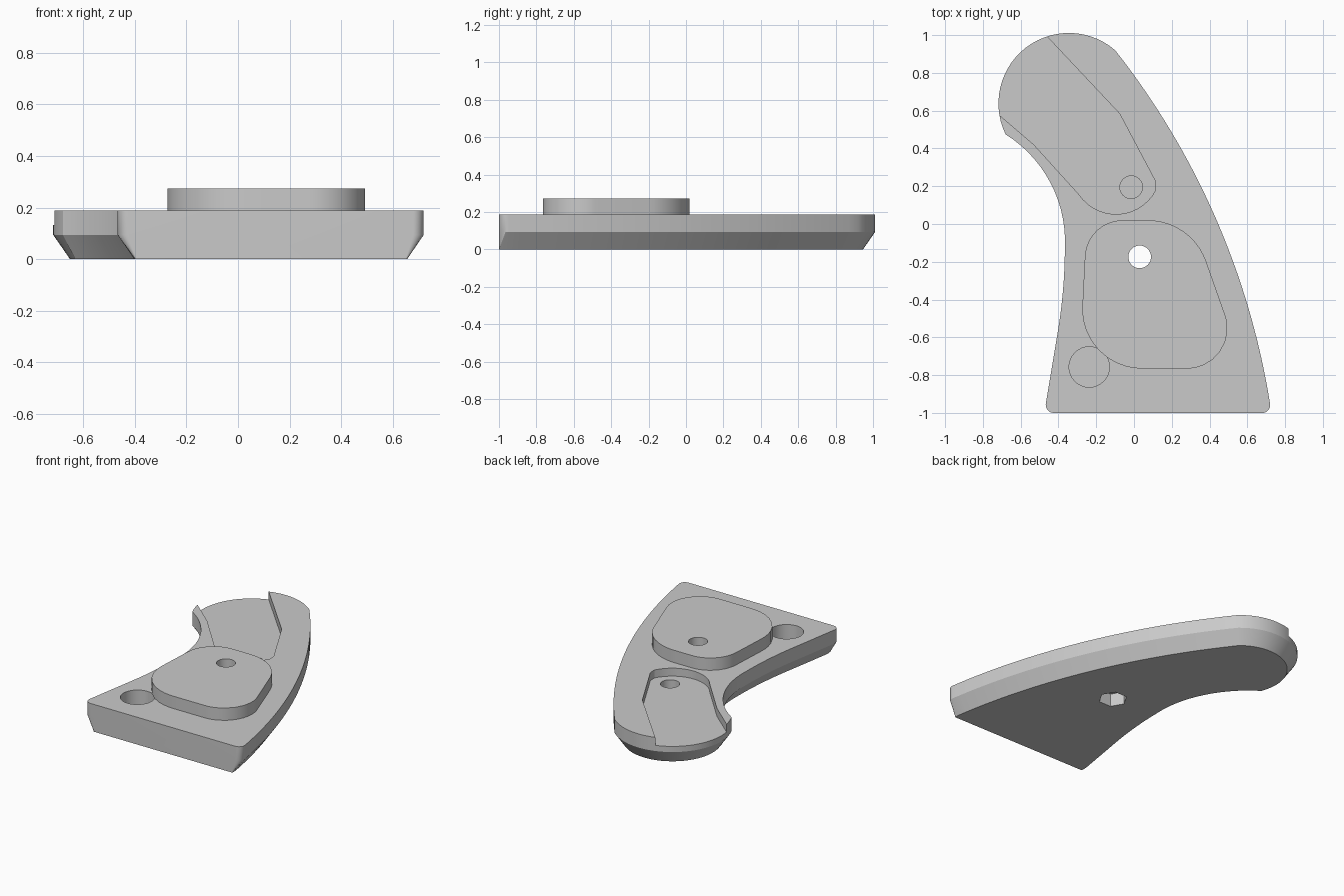
import bpy, bmesh, math
from mathutils import Vector

cube = bpy.data.objects.get("Cube")
if cube:
    bpy.data.objects.remove(cube)

grey = bpy.data.materials.new("plain grey")
grey.use_nodes = True
grey.diffuse_color = (0.59, 0.59, 0.59, 1)
grey.node_tree.nodes["Principled BSDF"].inputs["Base Color"].default_value = grey.diffuse_color

TOP, WAIST, FRONT, INSET = 0.188, 0.094, -1.0, 0.065


def arc(a, m, b, n):
    """Points on the circle through a, m and b."""
    a, m, b = Vector(a), Vector(m), Vector(b)
    p, q = m - a, b - a
    d = 2 * (p.x * q.y - p.y * q.x)
    c = a + Vector((q.y * p.dot(p) - p.y * q.dot(q), p.x * q.dot(q) - q.x * p.dot(p))) / d
    ang = lambda v: math.atan2(v.y - c.y, v.x - c.x)
    sweep = (ang(b) - ang(a)) % math.tau
    if (ang(m) - ang(a)) % math.tau > sweep:
        sweep -= math.tau
    r, s = (a - c).length, ang(a)
    return [c + r * Vector((math.cos(s + sweep * i / n), math.sin(s + sweep * i / n)))
            for i in range(n + 1)]


def fillet(before, corner, after, t, n=10):
    """Round a corner, starting at distance t from it."""
    p = Vector(corner)
    u, v = (Vector(before) - p).normalized(), (Vector(after) - p).normalized()
    c = p + (u + v) * t / (1 + u.dot(v))
    s, e = p + u * t - c, p + v * t - c
    return [c + s.lerp(e, i / n).normalized() * s.length for i in range(n + 1)]


def rounded(corners):
    """Closed outline from (x, y, rounding length) corners."""
    pts = []
    for i, (x, y, t) in enumerate(corners):
        if t:
            pts += fillet(corners[i - 1][:2], (x, y), corners[(i + 1) % len(corners)][:2], t)
        else:
            pts.append(Vector((x, y)))
    return pts


def circle(x, y, r, n=32):
    return [Vector((x + r * math.cos(math.tau * i / n), y + r * math.sin(math.tau * i / n)))
            for i in range(n)]


def loft(name, rings):
    """Solid through equal-length outlines given as (points, z)."""
    bm = bmesh.new()
    loops = [[bm.verts.new((p.x, p.y, z)) for p in pts] for pts, z in rings]
    for lo, hi in zip(loops, loops[1:]):
        for i in range(len(lo)):
            bm.faces.new((lo[i - 1], lo[i], hi[i], hi[i - 1]))
    bm.faces.new(loops[0][::-1])
    bm.faces.new(loops[-1])
    bmesh.ops.recalc_face_normals(bm, faces=bm.faces)
    mesh = bpy.data.meshes.new(name)
    bm.to_mesh(mesh)
    bm.free()
    mesh.materials.append(grey)
    ob = bpy.data.objects.new(name, mesh)
    bpy.context.collection.objects.link(ob)
    return ob


def cut(ob, name, pts, z0, z1):
    """Subtract a prism, moving on to the next solver if one returns nothing."""
    tool = loft(name, [(pts, z0), (pts, z1)])
    mod = ob.modifiers.new(name, "BOOLEAN")
    mod.operation, mod.object = "DIFFERENCE", tool
    for solver in ("EXACT", "MANIFOLD", "FLOAT"):
        mod.solver = solver
        bpy.context.view_layer.update()
        result = ob.evaluated_get(bpy.context.evaluated_depsgraph_get())
        if len(result.data.polygons) > 5:
            ob.data = bpy.data.meshes.new_from_object(result)
            break
    ob.modifiers.remove(mod)
    bpy.data.objects.remove(tool)


# Panel outline: outer sweep, round head, hollow inner side, straight front
right_low, left_low = Vector((0.73, FRONT)), Vector((-0.475, FRONT))
outer = arc((0.72, -0.95), (0.43, 0.037), (-0.10, 0.92), 32)
head = arc((-0.10, 0.92), (-0.62, 0.89), (-0.68, 0.475), 28)
hollow = arc((-0.68, 0.475), (-0.46, 0.25), (-0.366, -0.13), 14)
waist = arc((-0.366, -0.13), (-0.372, -0.3), (-0.405, -0.58), 8)
side = outer + head[1:] + hollow[1:] + waist[1:]
corner_l = fillet(side[-1], left_low, right_low, 0.05, 8)
corner_r = fillet(left_low, right_low, side[0], 0.05, 8)
side = [corner_r[-1]] + side[1:] + [corner_l[0]]

# Lower outline: sides drawn in, front edge kept in its plane
inner = []
for i, p in enumerate(side):
    along = (side[min(i + 1, len(side) - 1)] - side[max(i - 1, 0)]).normalized()
    inner.append(p + Vector((-along.y, along.x)) * INSET)
foot_l = [Vector((-0.40 + k * 0.001, FRONT)) for k in range(len(corner_l) - 1)]
foot_r = [Vector((0.65 + k * 0.001, FRONT)) for k in range(len(corner_r) - 1)]
upper = side + corner_l[1:] + corner_r[:-1]
panel = loft("grip_panel", [(inner + foot_l + foot_r, 0), (upper, WAIST), (upper, TOP)])

# Raised pad
pad_outline = rounded([(-0.25, 0.02, 0.19), (0.305, 0.02, 0.23),
                       (0.582, -0.765, 0.30), (-0.29, -0.765, 0.33)])
pad = loft("raised_pad", [(pad_outline, TOP), (pad_outline, 0.273)])

# Pocket open at the head, then blind holes, nut recess and through hole
pocket = [Vector(p) for p in ((-0.75, 1.30), (-0.077, 0.585), (0.114, 0.225))]
pocket += arc((0.115, 0.18), (-0.09, 0.052), (-0.29, 0.155), 14)
pocket += [Vector(p) for p in ((-0.53, 0.42), (-0.728, 0.59), (-1.0, 0.82))]
cut(panel, "pocket", pocket, 0.133, 0.3)
cut(panel, "peg_hole", circle(-0.015, 0.195, 0.06), 0.05, 0.3)
cut(panel, "corner_hole", circle(-0.237, -0.757, 0.107), 0.08, 0.3)
cut(panel, "nut_recess", circle(0.03, -0.174, 0.092, 6), -0.1, 0.09)
for ob in (panel, pad):
    cut(ob, "bolt_hole", circle(0.03, -0.174, 0.06), -0.2, 0.5)

for ob in (panel, pad):
    bpy.ops.object.select_all(action="DESELECT")
    ob.select_set(True)
    bpy.context.view_layer.objects.active = ob
    bpy.ops.object.shade_smooth_by_angle(angle=math.radians(30))
